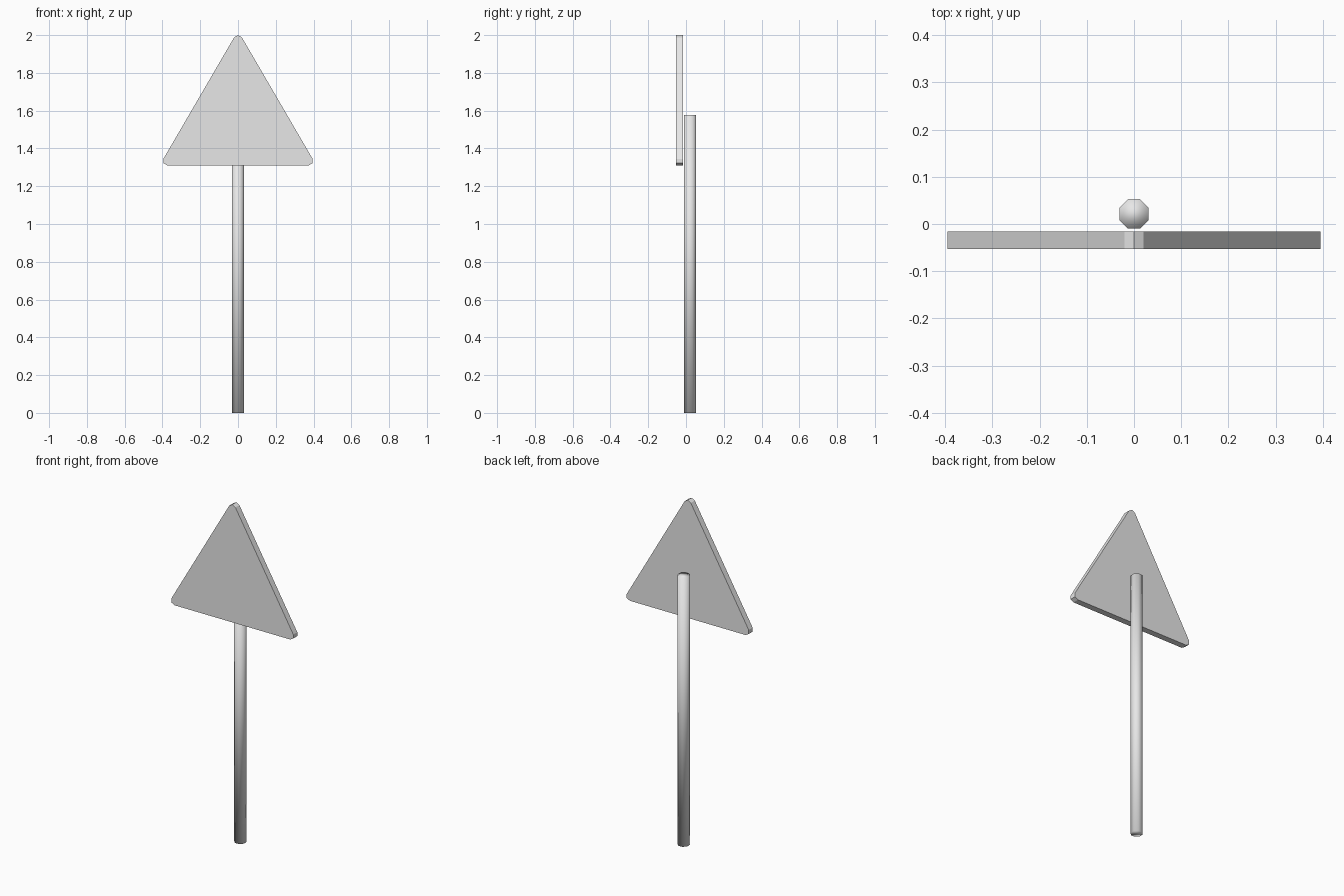
import bpy
import bmesh
from math import radians, cos, sin, pi
from mathutils import Matrix, Vector

cube = bpy.data.objects.get("Cube")
if cube:
    bpy.data.objects.remove(cube, do_unlink=True)

# Single plain grey for the whole model
grey = bpy.data.materials.new("plain_grey")
grey.use_nodes = True
colour = (0.8, 0.8, 0.8, 1.0)
grey.diffuse_color = colour
grey.node_tree.nodes["Principled BSDF"].inputs["Base Color"].default_value = colour


def add_object(name, bm, smooth):
    bmesh.ops.recalc_face_normals(bm, faces=bm.faces)
    for face in bm.faces:
        face.smooth = smooth
    mesh = bpy.data.meshes.new(name)
    bm.to_mesh(mesh)
    bm.free()
    mesh.materials.append(grey)
    obj = bpy.data.objects.new(name, mesh)
    bpy.context.collection.objects.link(obj)
    return obj


# Octagonal pole, flats facing the axes, softly shaded over its ends
POLE_HEIGHT = 1.576
radius = 0.031 / cos(pi / 8)
bm = bmesh.new()
bmesh.ops.create_cone(
    bm, cap_ends=True, segments=8, radius1=radius, radius2=radius, depth=POLE_HEIGHT,
    matrix=Matrix.Translation((0, 0.0215, POLE_HEIGHT / 2)) @ Matrix.Rotation(pi / 8, 4, "Z"))
add_object("pole", bm, True)

# Triangular sign plate with two-segment rounded corners
ROUND = 0.023
CORNER = 0.475 - 2 * ROUND
CENTRE_Z = 2.0 - CORNER - ROUND
WIDEN = 1.009
bm = bmesh.new()
outline = []
for corner in (90, 210, 330):
    for turn in (-60, 0, 60):
        a, b = radians(corner), radians(corner + turn)
        x = CORNER * cos(a) + ROUND * cos(b)
        z = CORNER * sin(a) + ROUND * sin(b)
        outline.append(bm.verts.new((x * WIDEN, -0.0525, CENTRE_Z + z)))
front = bm.faces.new(outline)
back = bmesh.ops.extrude_face_region(bm, geom=[front], use_keep_orig=True)["geom"]
bmesh.ops.translate(bm, vec=Vector((0, 0.0365, 0)),
                    verts=[v for v in back if isinstance(v, bmesh.types.BMVert)])
add_object("sign_plate", bm, False)
